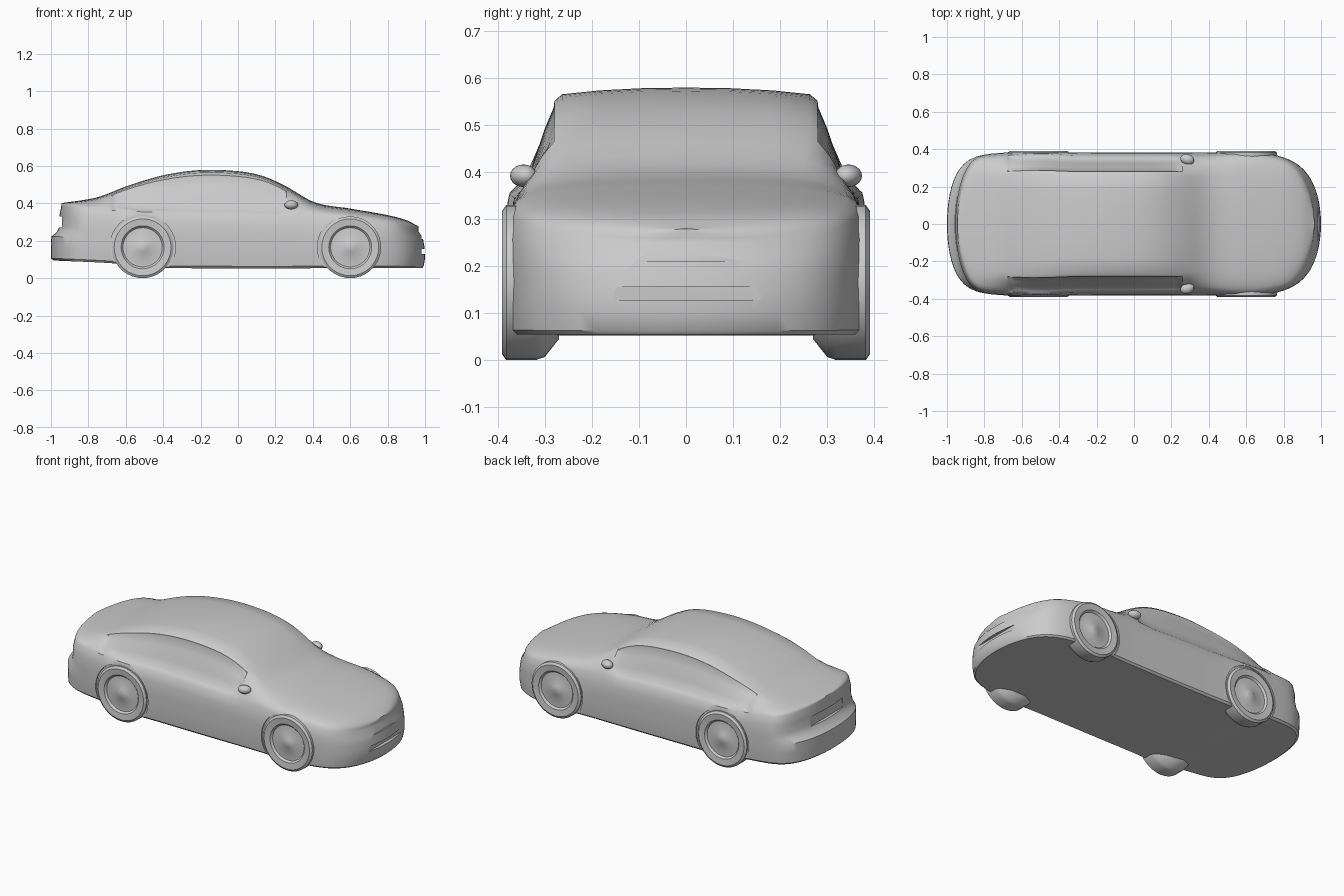
import bpy, bmesh, math
from mathutils import Matrix, Vector

cube = bpy.data.objects.get("Cube")
if cube:
    bpy.data.objects.remove(cube, do_unlink=True)

paint = bpy.data.materials.new("plain grey")
paint.use_nodes = True
paint.diffuse_color = (0.6, 0.6, 0.6, 1)
paint.node_tree.nodes["Principled BSDF"].inputs["Base Color"].default_value = (0.6, 0.6, 0.6, 1)


def make(name, bm, angle=35):
    bmesh.ops.recalc_face_normals(bm, faces=bm.faces)
    mesh = bpy.data.meshes.new(name)
    bm.to_mesh(mesh)
    bm.free()
    obj = bpy.data.objects.new(name, mesh)
    bpy.context.collection.objects.link(obj)
    mesh.materials.append(paint)
    smooth(obj, angle)
    return obj


def smooth(obj, angle):
    bpy.ops.object.select_all(action='DESELECT')
    obj.select_set(True)
    bpy.context.view_layer.objects.active = obj
    bpy.ops.object.shade_smooth_by_angle(angle=math.radians(angle))


def curve(pts, x):
    """Smooth curve through the points, held level past both ends."""
    if x <= pts[0][0]:
        return pts[0][1]
    if x >= pts[-1][0]:
        return pts[-1][1]
    i = next(k for k in range(len(pts) - 1) if x <= pts[k + 1][0])

    def slope(k):
        a, b = pts[max(k - 1, 0)], pts[min(k + 1, len(pts) - 1)]
        return (b[1] - a[1]) / (b[0] - a[0])
    (x0, y0), (x1, y1) = pts[i], pts[i + 1]
    d = x1 - x0
    t = (x - x0) / d
    return ((2*t**3 - 3*t*t + 1) * y0 + (t**3 - 2*t*t + t) * d * slope(i)
            + (3*t*t - 2*t**3) * y1 + (t**3 - t*t) * d * slope(i + 1))


def ramp(a, b, x):
    t = min(max((x - a) / (b - a), 0), 1)
    return t * t * (3 - 2 * t)


# Long profiles: centre line, shoulder and floor heights
TOP = [(-.95, .40), (-.75, .433), (-.6, .49), (-.4, .55), (-.2, .578), (0, .572),
       (.13, .547), (.25, .495), (.41, .405), (.6, .372), (.8, .337), (.9, .31), (.96, .28)]
SHOULDER = [(-.95, .385), (-.8, .37), (-.4, .35), (0, .34), (.4, .325),
            (.6, .315), (.8, .29), (.95, .25)]
FLOOR = [(-1, .095), (-.65, .078), (-.45, .055), (1, .055)]
# Side wall: height fraction, width factor, rear reach, front reach
WALL = [(0, .955, .985, .985), (.04, .985, 1, .992), (.25, 1, 1, 1), (.44, 1, .998, 1),
        (.52, 1, .97, .998), (.64, 1, .952, .995), (.82, .99, .955, .988), (1, .96, .945, .965)]
# Upper section: width and height fractions for cabin and for bonnet or boot
CABIN = [(.955, .08), (.90, .32), (.83, .64), (.765, .88), (.72, .94), (.5, .975), (.25, .995), (0, 1)]
DECK = [(.97, .3), (.92, .5), (.85, .65), (.77, .76), (.68, .84), (.5, .93), (.25, .98), (0, 1)]
WHEELS = (-.51, .60)


def half_width(x):
    power = 9 if x > 0 else 13
    bulge = sum(.010 * math.exp(-((x - w) / .14) ** 2) for w in WHEELS)
    return (.381 + bulge) * math.sqrt(max(0, 1 - abs(x) ** power))


def section(x):
    h, end = half_width(x), ramp(.78, 1, abs(x))
    pts = []
    for t, wide, rear, front in WALL:
        px = x - math.copysign(end * (1 - (front if x > 0 else rear)), x)
        zb, zs = curve(FLOOR, px), curve(SHOULDER, px)
        if not pts:
            pts.append((px, 0, zb))
        pts.append((px, h * wide, zb + t * (zs - zb)))
    zt = curve(TOP, px)
    g = ramp(-.88, -.5, px) * (1 - ramp(.15, .43, px))
    for (cy, cz), (dy, dz) in zip(CABIN, DECK):
        y, z = dy + g * (cy - dy), dz + g * (cz - dz)
        pts.append((px, h * WALL[-1][1] * y, zs + z * (zt - zs)))
    return pts + [(a, -b, c) for a, b, c in pts[-2:0:-1]]


# Body shell lofted from tail to nose
bm = bmesh.new()
steps = 72
rings = [[bm.verts.new(p) for p in section(math.sin(math.pi * (i / steps - .5)))]
         for i in range(steps + 1)]
for a, b in zip(rings, rings[1:]):
    for k in range(len(a)):
        n = (k + 1) % len(a)
        bm.faces.new((a[k], a[n], b[n], b[k]))
bmesh.ops.remove_doubles(bm, verts=bm.verts, dist=.0008)
bmesh.ops.recalc_face_normals(bm, faces=bm.faces)

# Side windows pressed slightly into the cabin
for side in (-1, 1):
    glass = []
    for f in bm.faces:
        c = f.calc_center_median()
        low = curve(SHOULDER, c.x)
        rise = (c.z - low) / (curve(TOP, c.x) - low)
        if -.66 < c.x < .24 and side * c.y > .25 and .08 < rise < .86:
            glass.append(f)
    bmesh.ops.inset_region(bm, faces=glass, thickness=.006, depth=-.004, use_even_offset=True)
body = make("body_shell", bm)


def carve(bm):
    cutter = make("cutter", bm)
    cutter.hide_render = True
    mod = body.modifiers.new("cut", 'BOOLEAN')
    mod.operation, mod.solver, mod.object = 'DIFFERENCE', 'EXACT', cutter
    bpy.context.view_layer.objects.active = body
    bpy.ops.object.modifier_apply(modifier=mod.name)
    bpy.data.objects.remove(cutter, do_unlink=True)


def box(center, size):
    bm = bmesh.new()
    bmesh.ops.create_cube(bm, size=1, matrix=Matrix.Translation(center) @ Matrix.Diagonal((*size, 1)))
    return bm


# Shallow wheel arches
for x in WHEELS:
    for side in (-1, 1):
        bm = bmesh.new()
        bmesh.ops.create_cone(bm, cap_ends=True, segments=40, radius1=.176, radius2=.176, depth=.2,
                              matrix=Matrix.Translation((x, side * .474, .165))
                              @ Matrix.Rotation(math.pi / 2, 4, 'X'))
        carve(bm)

# Grille, lower intake and rear plate recess
carve(box((1.02, 0, .235), (.08, .28, .05)))
carve(box((1.02, 0, .142), (.08, .34, .028)))
carve(box((-.99, 0, .30), (.10, .30, .06)))
smooth(body, 35)

# Wheels turned from one profile of radius and depth
TYRE = [(0, .26), (.12, .27), (.158, .30), (.165, .32), (.165, .382), (.152, .391),
        (.115, .387), (.105, .376), (.035, .378), (.025, .384), (0, .384)]
for x, axle in zip(WHEELS, ("rear", "front")):
    for side, hand in ((1, "left"), (-1, "right")):
        bm = bmesh.new()
        verts = [bm.verts.new((r, y, 0)) for r, y in TYRE]
        edges = [bm.edges.new(pair) for pair in zip(verts, verts[1:])]
        bmesh.ops.spin(bm, geom=verts + edges, cent=(0, 0, 0), axis=(0, 1, 0),
                       angle=math.tau, steps=36)
        bmesh.ops.remove_doubles(bm, verts=bm.verts, dist=.0005)
        for v in bm.verts:
            v.co = Vector((v.co.x + x, v.co.y * side, v.co.z + .165))
        # hand each wheel outward according to the axle it sits on
        make(f"{axle}_{hand}_wheel", bm)

# Door mirrors
for side, hand in ((1, "left"), (-1, "right")):
    bm = bmesh.new()
    bmesh.ops.create_uvsphere(bm, u_segments=16, v_segments=10, radius=1,
                              matrix=Matrix.Translation((.285, side * .345, .392))
                              @ Matrix.Rotation(side * -.3, 4, 'Z')
                              @ Matrix.Diagonal((.038, .028, .024, 1)))
    make(f"{hand}_mirror", bm)
